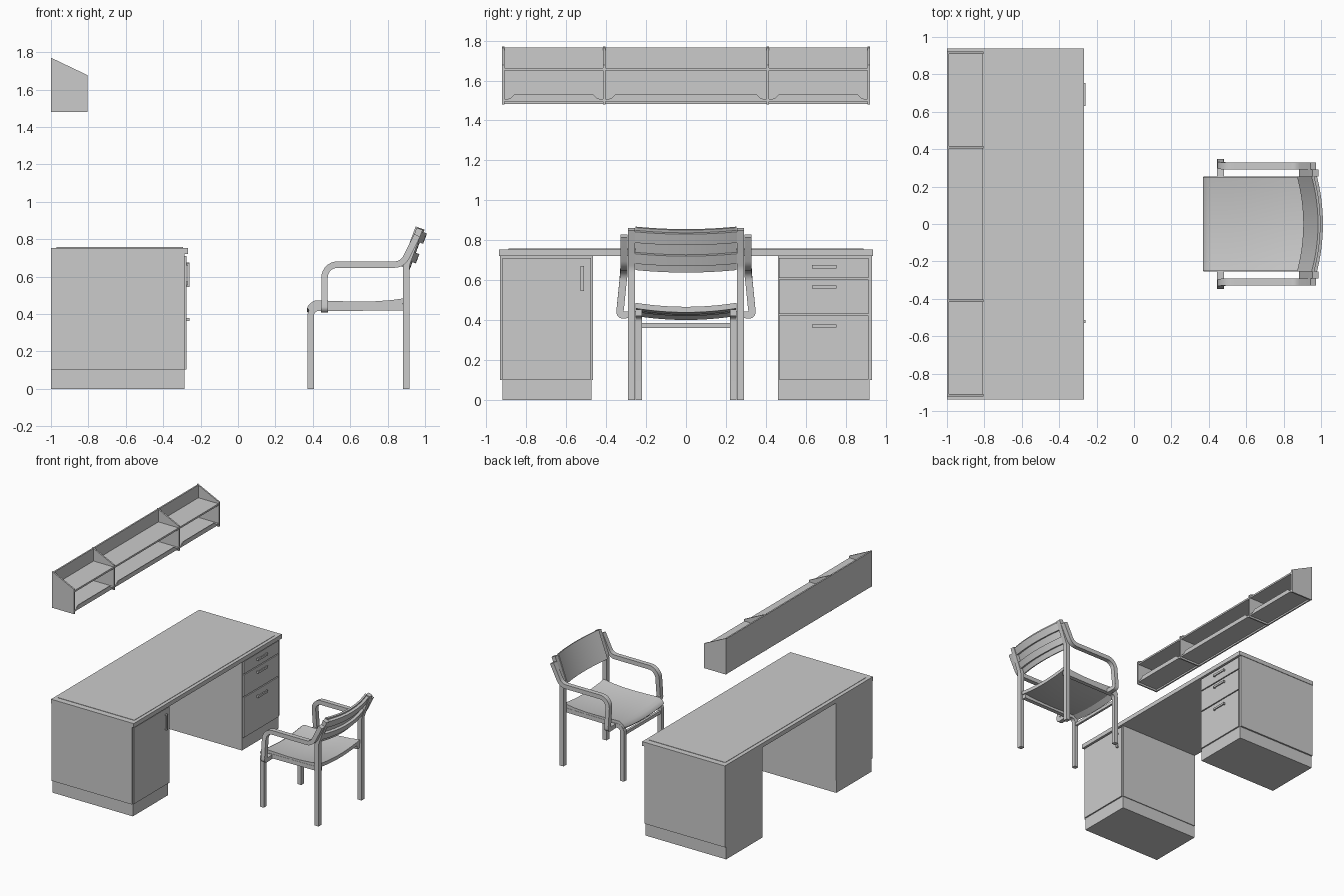
import bpy, bmesh, math
from mathutils import Vector

if "Cube" in bpy.data.objects:
    bpy.data.objects.remove(bpy.data.objects["Cube"])


def mesh_object(name, verts, faces, smooth=False):
    me = bpy.data.meshes.new(name)
    me.from_pydata(verts, [], faces)
    bm = bmesh.new()
    bm.from_mesh(me)
    bmesh.ops.recalc_face_normals(bm, faces=bm.faces)
    bm.to_mesh(me)
    bm.free()
    ob = bpy.data.objects.new(name, me)
    bpy.context.collection.objects.link(ob)
    if smooth:
        bpy.ops.object.select_all(action='DESELECT')
        bpy.context.view_layer.objects.active = ob
        ob.select_set(True)
        bpy.ops.object.shade_smooth_by_angle(angle=math.radians(30))
    return ob


def loft(name, rings, smooth=False):
    """Skin a row of equal rings and cap both ends."""
    n = len(rings[0])
    verts = [tuple(p) for r in rings for p in r]
    faces = [(i * n + j, i * n + (j + 1) % n, (i + 1) * n + (j + 1) % n, (i + 1) * n + j)
             for i in range(len(rings) - 1) for j in range(n)]
    faces += [tuple(range(n)), tuple(range(len(verts) - n, len(verts)))]
    return mesh_object(name, verts, faces, smooth)


def box(name, x, y, z):
    return loft(name, [[(a, y[0], z[0]), (a, y[1], z[0]), (a, y[1], z[1]), (a, y[0], z[1])] for a in x])


def fillet(points, radius, steps=7):
    """Round the inner corners of a path."""
    pts = [Vector(p) for p in points]
    out = [pts[0]]
    for a, p, b in zip(pts, pts[1:], pts[2:]):
        u, v = (a - p).normalized(), (b - p).normalized()
        half = u.angle(v) / 2
        d = min(radius / math.tan(half), 0.48 * min((a - p).length, (b - p).length))
        p0, p2 = p + u * d, p + v * d
        r = d * math.tan(half)
        c = p + (u + v).normalized() * (r / math.sin(half))
        s0, s2 = p0 - c, p2 - c
        ang = s0.angle(s2)
        for k in range(steps + 1):
            t = k / steps
            out.append(c + (s0 * math.sin((1 - t) * ang) + s2 * math.sin(t * ang)) / math.sin(ang))
    return out + [pts[-1]]


def ribbon(name, pts, side, thick, width):
    """Sweep a rectangle along a path; side is the width direction."""
    pts, side = [Vector(p) for p in pts], Vector(side)
    rings = []
    for i, p in enumerate(pts):
        t0 = (p - pts[max(i - 1, 0)]).normalized()
        t1 = (pts[min(i + 1, len(pts) - 1)] - p).normalized()
        t = (t0 + t1).normalized()
        n = t.cross(side).normalized()
        ref = t1 if t1.length else t0
        n *= thick / 2 / max(t.dot(ref), 0.5)
        w = side * width / 2
        rings.append([p + n + w, p + n - w, p - n - w, p - n + w])
    return loft(name, rings, True)


# Wall shelf: back, two boards, sloped sides and dividers, raised front lips
box("shelf_back", (-1, -0.988), (-0.92, 0.92), (1.482, 1.765))
box("shelf_bottom", (-0.99, -0.81), (-0.92, 0.92), (1.495, 1.507))
box("shelf_board", (-0.99, -0.81), (-0.92, 0.92), (1.65, 1.664))
side_profile = [(-1, 1.48), (-0.805, 1.48), (-0.805, 1.677), (-1, 1.77)]
uprights = (-0.916, -0.41, 0.41, 0.916)
for y in uprights:
    loft("shelf_upright", [[(x, y + s, z) for x, z in side_profile] for s in (-0.006, 0.006)])
for a, b in zip(uprights, uprights[1:]):
    lip = [(a, 1.505), (b, 1.505), (b - 0.035, 1.51), (b - 0.055, 1.53), (a + 0.055, 1.53), (a + 0.035, 1.51)]
    loft("shelf_lip", [[(x, y, z) for y, z in lip] for x in (-0.816, -0.81)])

# Desk top with a slightly raised writing surface
box("desk_top", (-1, -0.268), (-0.937, 0.937), (0.72, 0.754))
box("desk_writing_surface", (-0.97, -0.295), (-0.89, 0.89), (0.75, 0.757))

# Pedestals on plinths
for y0, y1, edge in ((-0.933, -0.467, -0.92), (0.46, 0.933, 0.92)):
    box("pedestal", (-1, -0.287), (y0, y1), (0.1, 0.721))
    ys = sorted((edge, y1 - 0.006 if edge < 0 else y0))
    box("plinth", (-1, -0.287), ys, (0, 0.101))

# Door and drawer fronts
box("door_front", (-0.29, -0.276), (-0.92, -0.475), (0.102, 0.711))
for z0, z1 in ((0.102, 0.422), (0.43, 0.603), (0.611, 0.711)):
    box("drawer_front", (-0.29, -0.276), (0.467, 0.915), (z0, z1))

# Bow handles
ribbon("door_handle", [(-0.28, -0.52, 0.55), (-0.265, -0.52, 0.55), (-0.265, -0.52, 0.665), (-0.28, -0.52, 0.665)],
       (0, 1, 0), 0.009, 0.016)
for z in (0.37, 0.565, 0.667):
    ribbon("drawer_handle", [(-0.28, 0.635, z), (-0.265, 0.635, z), (-0.265, 0.75, z), (-0.28, 0.75, z)],
           (0, 0, 1), 0.009, 0.016)


# Chair back line: x of the tilted posts at height z
def back_x(z):
    return 0.899 + 0.37 * (z - 0.66)


# Chair frame, both sides
for s in (-1, 1):
    # front leg bending into the seat rail
    ribbon("front_leg", fillet([(0.389, s * 0.237, 0), (0.389, s * 0.237, 0.432), (0.9, s * 0.237, 0.436)], 0.04),
           (0, 1, 0), 0.034, 0.034)
    # rear leg bending into the back post
    ribbon("rear_leg", fillet([(0.899, s * 0.2725, 0), (0.899, s * 0.2725, 0.66), (back_x(0.855), s * 0.2725, 0.855)], 0.12),
           (0, 1, 0), 0.034, 0.036)
    # armrest from the front post to the back post
    path = fillet([(0.4625, 0, 0.45), (0.4625, 0, 0.664), (0.88, 0, 0.664), (back_x(0.82), 0, 0.82)], 0.07)
    for p in path:
        p.y = s * (0.311 + max(0, 0.64 - p.z) * 0.1)
    ribbon("armrest", path, (0, 1, 0), 0.034, 0.037)
    # foot of the armrest curling in under the seat
    ribbon("armrest_foot", fillet([(0.4625, s * 0.33, 0.452), (0.4625, s * 0.332, 0.424), (0.4625, s * 0.25, 0.428)], 0.025),
           (1, 0, 0), 0.034, 0.035)

# Stretcher between the front legs
box("front_stretcher", (0.38, 0.398), (-0.225, 0.225), (0.36, 0.385))

# Dished seat
seat_profile = [(0.37, 0.432), (0.376, 0.446), (0.39, 0.46), (0.412, 0.473), (0.5, 0.47), (0.62, 0.466), (0.72, 0.467),
                (0.82, 0.474), (0.905, 0.486), (0.905, 0.458), (0.82, 0.447), (0.62, 0.44), (0.42, 0.446), (0.38, 0.42)]
rings = []
for i in range(17):
    y = -0.252 + 0.504 * i / 16
    sag = 0.02 * (1 - (y / 0.252) ** 2)
    rings.append([(x, y, z - sag) for x, z in seat_profile])
loft("seat", rings, True)


# Curved slab following the tilted back
def back_slab(name, z0, z1, offset, thick, half, bow):
    rings = []
    for i in range(17):
        y = -half + 2 * half * i / 16
        b = offset + bow * (1 - (y / half) ** 2)
        drop = 0.37 * bow * (1 - (y / half) ** 2)
        rings.append([(back_x(z) + b + k, y, z - drop - 0.37 * k)
                      for z, k in ((z0, 0), (z1, 0), (z1, thick), (z0, thick))])
    loft(name, rings, True)


back_slab("backrest", 0.655, 0.868, -0.026, 0.013, 0.254, 0.034)
back_slab("upper_back_rail", 0.795, 0.85, -0.013, 0.02, 0.262, 0.034)
back_slab("lower_back_rail", 0.69, 0.74, -0.013, 0.02, 0.262, 0.034)
